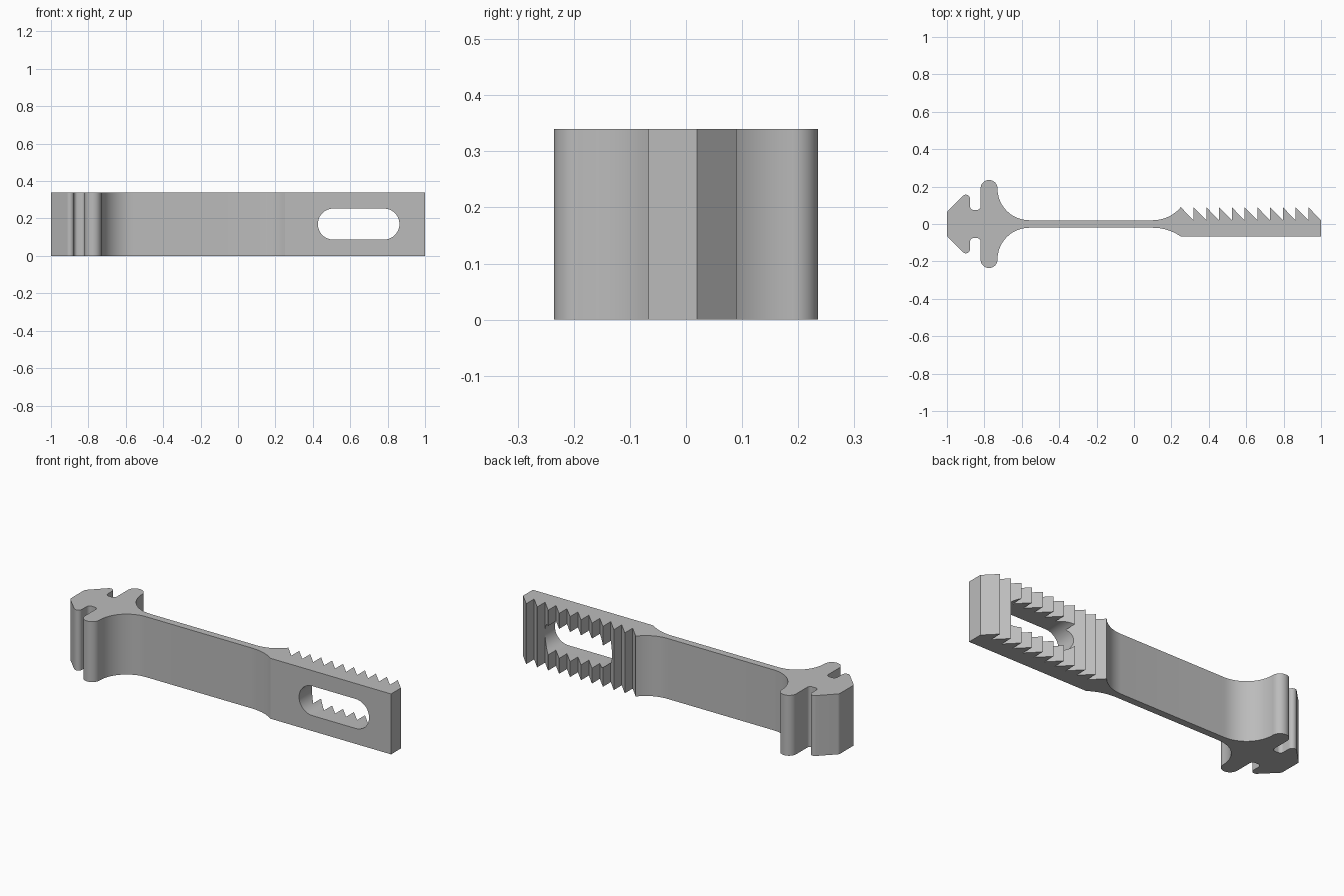
import bpy, bmesh, math
from mathutils import Vector, Matrix

cube = bpy.data.objects.get("Cube")
if cube:
    bpy.data.objects.remove(cube)

HEIGHT = 0.34
STRAP = 0.02       # half thickness of the thin strap
TEETH = 11
TOOTH_START, TIP, ROOT, BACK = 0.25, 0.09, 0.02, -0.067

grey = bpy.data.materials.new("plain grey")
grey.use_nodes = True
colour = (0.5, 0.5, 0.5, 1)
grey.diffuse_color = colour
grey.node_tree.nodes["Principled BSDF"].inputs["Base Color"].default_value = colour


def rounded(corners, steps=12):
    """Closed outline from (x, y, radius) corners."""
    out = []
    n = len(corners)
    for i, (x, y, r) in enumerate(corners):
        p = Vector((x, y))
        if r == 0:
            out.append(p)
            continue
        a = (Vector(corners[i - 1][:2]) - p).normalized()
        b = (Vector(corners[(i + 1) % n][:2]) - p).normalized()
        half = a.angle(b) / 2
        centre = p + (a + b).normalized() * (r / math.sin(half))
        start = p + a * (r / math.tan(half)) - centre
        end = p + b * (r / math.tan(half)) - centre
        sweep = start.angle_signed(end)
        for k in range(steps + 1):
            out.append(centre + Matrix.Rotation(-sweep * k / steps, 2) @ start)
    return out


def prism(name, outline, depth):
    """Extrude an outline straight up."""
    bm = bmesh.new()
    face = bm.faces.new([bm.verts.new((p.x, p.y, 0)) for p in outline])
    top = bmesh.ops.extrude_face_region(bm, geom=[face])["geom"]
    bmesh.ops.translate(bm, vec=(0, 0, depth),
                        verts=[v for v in top if isinstance(v, bmesh.types.BMVert)])
    bmesh.ops.remove_doubles(bm, verts=bm.verts, dist=0.0002)
    bmesh.ops.recalc_face_normals(bm, faces=bm.faces)
    mesh = bpy.data.meshes.new(name)
    bm.to_mesh(mesh)
    bm.free()
    mesh.materials.append(grey)
    obj = bpy.data.objects.new(name, mesh)
    bpy.context.collection.objects.link(obj)
    return obj


# Barbed head: arrow tip, groove, round-ended flange, fillet into the strap
head = [(-1, 0.065, 0.02), (-0.877, 0.188, 0.022),
        (-0.877, 0.075, 0.02), (-0.82, 0.075, 0.02),
        (-0.82, 0.235, 0.0445), (-0.73, 0.235, 0.0445),
        (-0.73, STRAP, 0.17)]

# Saw teeth: upright on the head side, sloping towards the free end
pitch = (1 - TOOTH_START) / TEETH
teeth = []
for i in range(TEETH):
    x = TOOTH_START + i * pitch
    teeth += [(x, TIP, 0), (x + pitch, ROOT, 0)]

outline = head + [(0.191, STRAP, 0.195)] + teeth
outline += [(1, BACK, 0), (TOOTH_START, BACK, 0), (0.182, -STRAP, 0.26)]
outline += [(x, -y, r) for x, y, r in reversed(head)]
strap = prism("toothed_strap", rounded(outline), HEIGHT)

# Long slot through the toothed end
x0, x1, r = 0.427, 0.863, 0.083
slot = [(x0, -r, r * 0.999), (x1, -r, r * 0.999), (x1, r, r * 0.999), (x0, r, r * 0.999)]
cutter = prism("slot_cutter", rounded(slot), 1)
cutter.data.transform(Matrix.Translation((0, 0.5, HEIGHT / 2)) @ Matrix.Rotation(math.pi / 2, 4, 'X'))
cutter.hide_render = True

cut = strap.modifiers.new("slot", 'BOOLEAN')
cut.operation = 'DIFFERENCE'
cut.solver = 'EXACT'
cut.object = cutter
bpy.ops.object.select_all(action='DESELECT')
strap.select_set(True)
bpy.context.view_layer.objects.active = strap
bpy.ops.object.modifier_apply(modifier=cut.name)
bpy.data.objects.remove(cutter)
bpy.ops.object.shade_smooth_by_angle(angle=math.radians(30))
